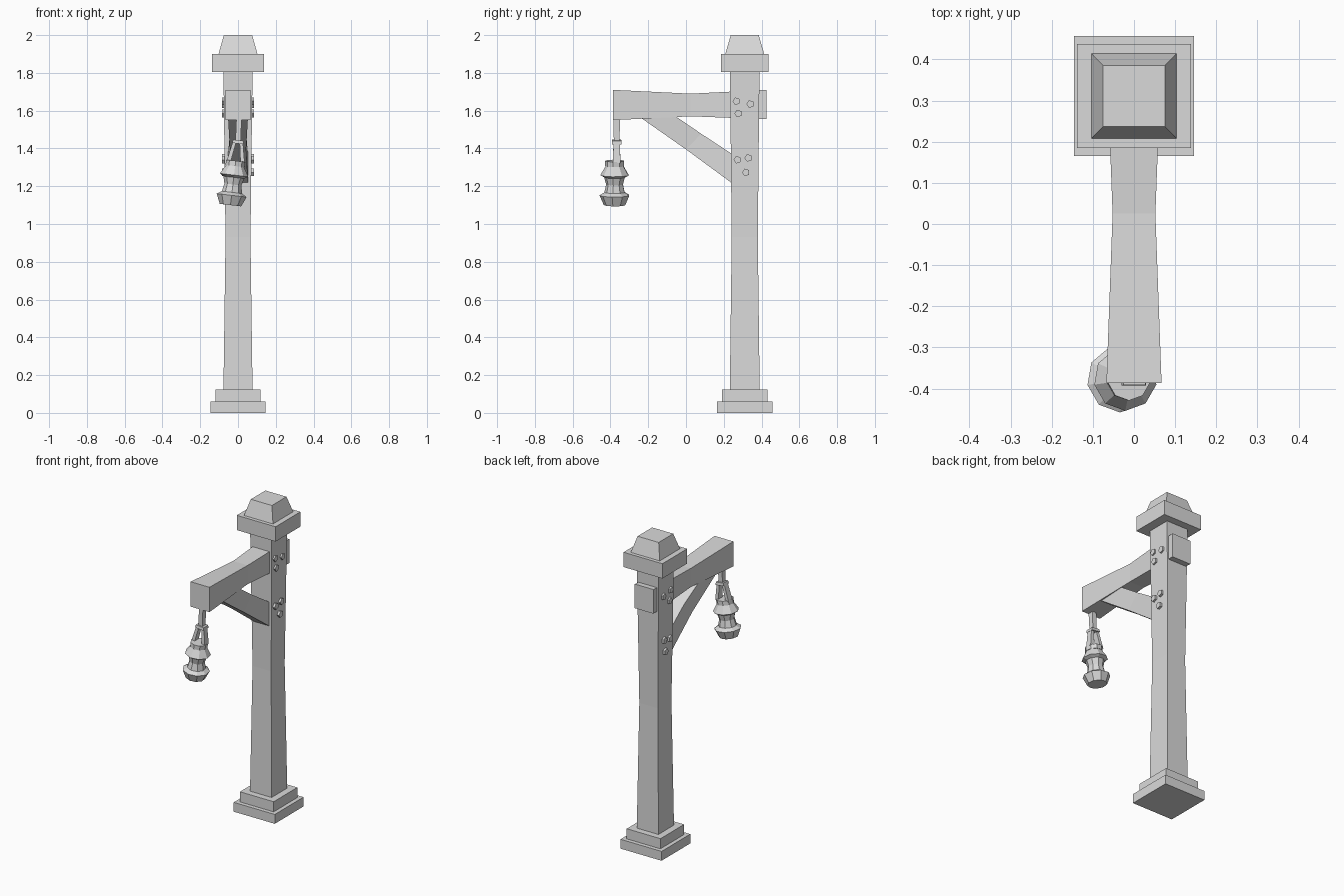
import bpy, bmesh
from math import cos, sin, pi, radians
from mathutils import Matrix, Vector

cube = bpy.data.objects.get("Cube")
if cube:
    bpy.data.objects.remove(cube, do_unlink=True)

grey = bpy.data.materials.new("plain grey")
grey.use_nodes = True
COLOUR = (0.7, 0.7, 0.7, 1)
grey.diffuse_color = COLOUR
grey.node_tree.nodes["Principled BSDF"].inputs["Base Color"].default_value = COLOUR


def loft(name, rings, matrix=Matrix()):
    """Skin a closed solid through a list of equal-sized point rings."""
    bm = bmesh.new()
    loops = [[bm.verts.new(matrix @ Vector(p)) for p in ring] for ring in rings]
    n = len(loops[0])
    for a, b in zip(loops, loops[1:]):
        for i in range(n):
            j = (i + 1) % n
            bm.faces.new((a[i], a[j], b[j], b[i]))
    bm.faces.new(loops[0][::-1])
    bm.faces.new(loops[-1])
    bmesh.ops.recalc_face_normals(bm, faces=bm.faces)
    mesh = bpy.data.meshes.new(name)
    bm.to_mesh(mesh)
    bm.free()
    mesh.materials.append(grey)
    obj = bpy.data.objects.new(name, mesh)
    bpy.context.collection.objects.link(obj)
    return obj


def rect(hx, hy, z, cx=0, cy=0):
    return [(cx + sx * hx, cy + sy * hy, z)
            for sx, sy in ((-1, -1), (1, -1), (1, 1), (-1, 1))]


def ngon(n, r, z, start=-pi / 2):
    return [(r * cos(start + 2 * pi * i / n), r * sin(start + 2 * pi * i / n), z)
            for i in range(n)]


# Post with stepped base and cap
at_post = Matrix.Translation((0, 0.311, 0))
tiers = {
    "base_plinth": [(0.146, 0.146, 0), (0.146, 0.146, 0.06)],
    "base_step": [(0.12, 0.12, 0.06), (0.12, 0.12, 0.125)],
    "post": [(0.077, 0.079, 0.125), (0.066, 0.069, 0.93), (0.077, 0.078, 1.805)],
    "cap_block": [(0.138, 0.126, 1.805), (0.138, 0.126, 1.9)],
    "cap_top": [(0.103, 0.103, 1.9), (0.075, 0.074, 2)],
}
for name, sections in tiers.items():
    loft(name, [rect(*s) for s in sections], at_post)


def beam(name, sections):
    """Each section: half width, then (y, z) of its lower and upper edge."""
    loft(name, [[(-w, *lo), (w, *lo), (w, *hi), (-w, *hi)] for w, lo, hi in sections])


# Waisted arm running through the post, and its diagonal brace
beam("arm", [(0.067, (-0.386, 1.55), (-0.386, 1.71)),
             (0.052, (0.025, 1.57), (0.025, 1.69)),
             (0.067, (0.425, 1.555), (0.425, 1.71))])
beam("brace", [(0.053, (-0.25, 1.57), (-0.055, 1.57)),
               (0.043, (0, 1.395), (0.08, 1.478)),
               (0.053, (0.245, 1.215), (0.245, 1.37))])

# Bolt heads on both sides of the post
bolts = [(0.267, 1.65), (0.34, 1.635), (0.277, 1.585),
         (0.272, 1.34), (0.33, 1.35), (0.317, 1.273)]
for side, label in ((1, "left"), (-1, "right")):
    for i, (y, z) in enumerate(bolts):
        place = (Matrix.Translation((side * 0.06, y, z))
                 @ Matrix.Rotation(side * pi / 2, 4, 'Y'))
        loft(f"bolt_{label}_{i + 1}", [ngon(5, 0.021, 0), ngon(5, 0.021, 0.025)], place)

# Lantern, hanging slightly askew
hang = Matrix.Translation((-0.04, -0.377, 1.1)) @ Matrix.Rotation(radians(6.8), 4, 'Y')
profile = [(0.058, 0), (0.081, 0.052), (0.055, 0.068), (0.046, 0.11),
           (0.056, 0.148), (0.077, 0.16), (0.046, 0.212)]
loft("lantern_body", [ngon(9, r, z) for r, z in profile], hang)
loft("lantern_collar", [ngon(9, 0.052, 0.208), ngon(9, 0.052, 0.236)], hang)
for side, label in ((1, "left"), (-1, "right")):
    loft(f"handle_leg_{label}",
         [rect(0.011, 0.02, 0.23, side * 0.037, 0.01),
          rect(0.009, 0.017, 0.335, side * 0.018, 0.01)], hang)
loft("handle_bar", [rect(0.03, 0.026, 0.328, 0, 0.01),
                    rect(0.027, 0.024, 0.346, 0, 0.01)], hang)
loft("hanging_rod", [rect(0.014, 0.015, 0.34, 0, 0.01),
                     rect(0.014, 0.018, 0.47, -0.01, 0.01)], hang)
